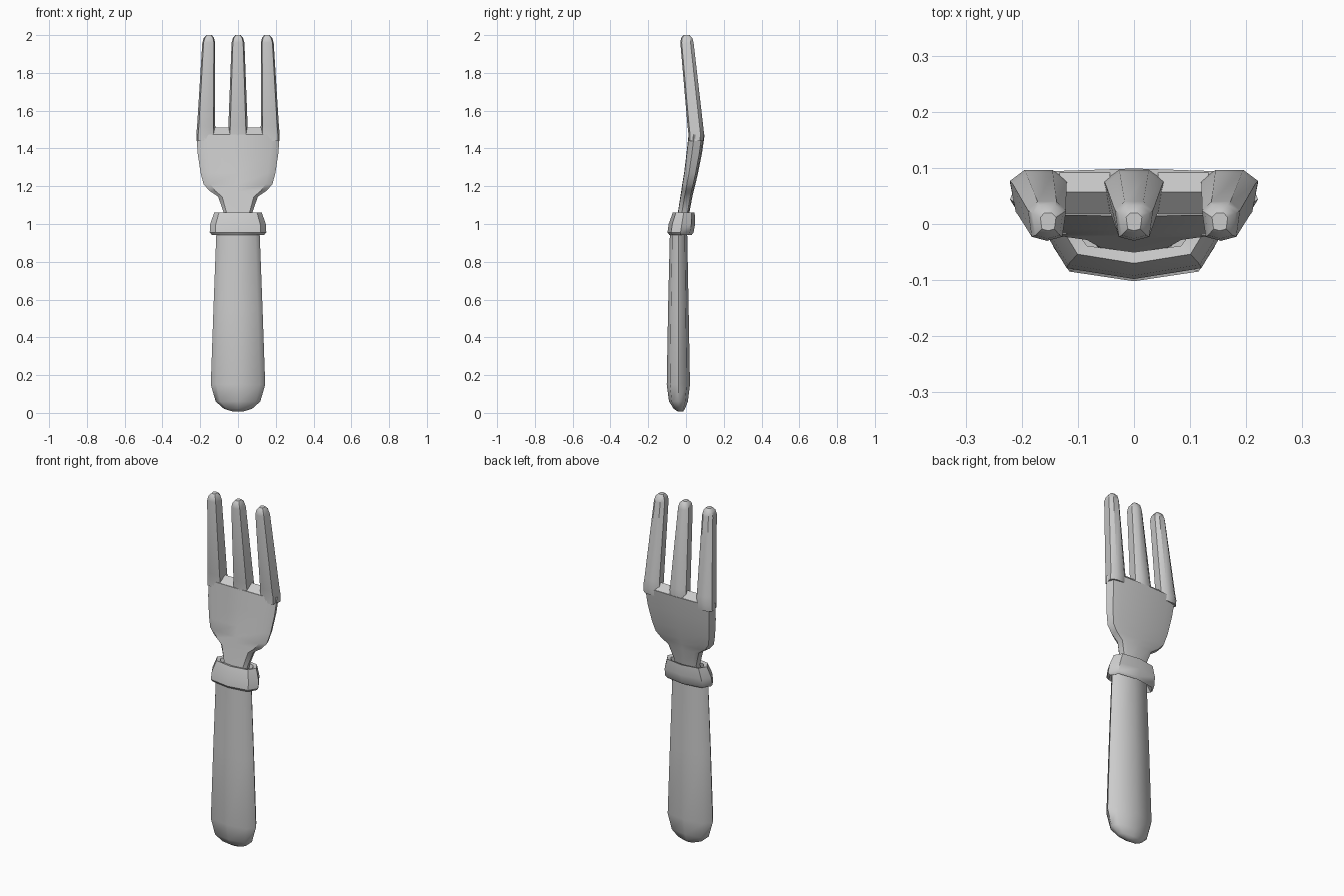
import bpy, bmesh, math

if "Cube" in bpy.data.objects:
    bpy.data.objects.remove(bpy.data.objects["Cube"])

metal = bpy.data.materials.new("plain grey")
metal.diffuse_color = (0.6, 0.6, 0.6, 1)
metal.use_nodes = True
metal.node_tree.nodes["Principled BSDF"].inputs["Base Color"].default_value = metal.diffuse_color

# unit cross-sections: (x, y), y = -1 is the front
OVAL = [(0, -1), (.8, -.72), (1, 0), (.8, .72), (0, 1), (-.8, .72), (-1, 0), (-.8, -.72)]
SLAB = [(0, -1), (.8, -.95), (1, -.3), (.93, .65), (.7, .88), (0, 1),
        (-.7, .88), (-.93, .65), (-1, -.3), (-.8, -.95)]
PRONG = [(0, -1), (.8, -.8), (1, .5), (.5, .95), (-.5, .95), (-1, .5), (-.8, -.8)]


def loft(name, shape, rows, angle=40):
    """Skin a closed shape through rows of (z, x centre, half width, y front, y back)."""
    bm = bmesh.new()
    rings = []
    for z, cx, w, f, b in rows:
        rings.append([bm.verts.new((cx + x * w, (f + b) / 2 + y * (b - f) / 2, z))
                      for x, y in shape])
    n = len(shape)
    for lo, hi in zip(rings, rings[1:]):
        for i in range(n):
            j = (i + 1) % n
            bm.faces.new((lo[i], lo[j], hi[j], hi[i]))
    bm.faces.new(rings[0][::-1])
    bm.faces.new(rings[-1])
    finish(name, bm, angle)


def finish(name, bm, angle):
    bmesh.ops.recalc_face_normals(bm, faces=bm.faces)
    me = bpy.data.meshes.new(name)
    bm.to_mesh(me)
    bm.free()
    me.materials.append(metal)
    ob = bpy.data.objects.new(name, me)
    bpy.context.collection.objects.link(ob)
    bpy.ops.object.select_all(action='DESELECT')
    ob.select_set(True)
    bpy.context.view_layer.objects.active = ob
    bpy.ops.object.shade_smooth_by_angle(angle=math.radians(angle))


# handle with rounded butt
loft("handle", OVAL, [
    (0.008, 0, .03, -.045, -.015), (0.022, 0, .075, -.065, -.005),
    (0.06, 0, .118, -.09, .01), (0.15, 0, .144, -.102, .021),
    (0.55, 0, .13, -.095, .014), (0.97, 0, .114, -.085, .006)], 60)

# collar, hollow at the top
loft("collar", OVAL, [
    (0.985, 0, .10, -.06, .01), (0.942, 0, .138, -.088, .03),
    (0.955, 0, .15, -.098, .04), (1.0, 0, .147, -.092, .048),
    (1.06, 0, .126, -.07, .046), (1.055, 0, .105, -.05, .03),
    (1.0, 0, .1, -.06, .015)])

# neck and palm
loft("palm", SLAB, [
    (0.97, 0, .068, -.06, .0), (1.06, 0, .076, -.043, .018),
    (1.145, 0, .105, -.03, .034), (1.175, 0, .15, -.025, .041),
    (1.21, 0, .182, -.02, .05), (1.27, 0, .198, -.01, .064),
    (1.37, 0, .213, .002, .084), (1.475, 0, .221, .014, .099)])

# three tines
for name, s in (("left_tine", -1), ("middle_tine", 0), ("right_tine", 1)):
    base_x, base_w = s * .17, .051 if s else .054
    loft(name, PRONG, [
        (1.44, base_x, base_w, .013, .094), (1.475, base_x, base_w, .013, .098),
        (1.52, s * .1685, base_w - .003, .008, .093),
        (1.96, s * .155, .034, -.03, .042), (1.985, s * .154, .027, -.026, .035),
        (2.0, s * .153, .014, -.012, .02)])

# ridged webs between the tines
for name, cx in (("left_web", -.088), ("right_web", .088)):
    bm = bmesh.new()
    ends = [[bm.verts.new((cx + dx, y, z)) for y, z in
             ((.018, 1.44), (.018, 1.475), (.057, 1.51), (.092, 1.475), (.085, 1.44))]
            for dx in (-.045, .045)]
    for i in range(5):
        j = (i + 1) % 5
        bm.faces.new((ends[0][i], ends[0][j], ends[1][j], ends[1][i]))
    bm.faces.new(ends[0])
    bm.faces.new(ends[1])
    finish(name, bm, 30)
